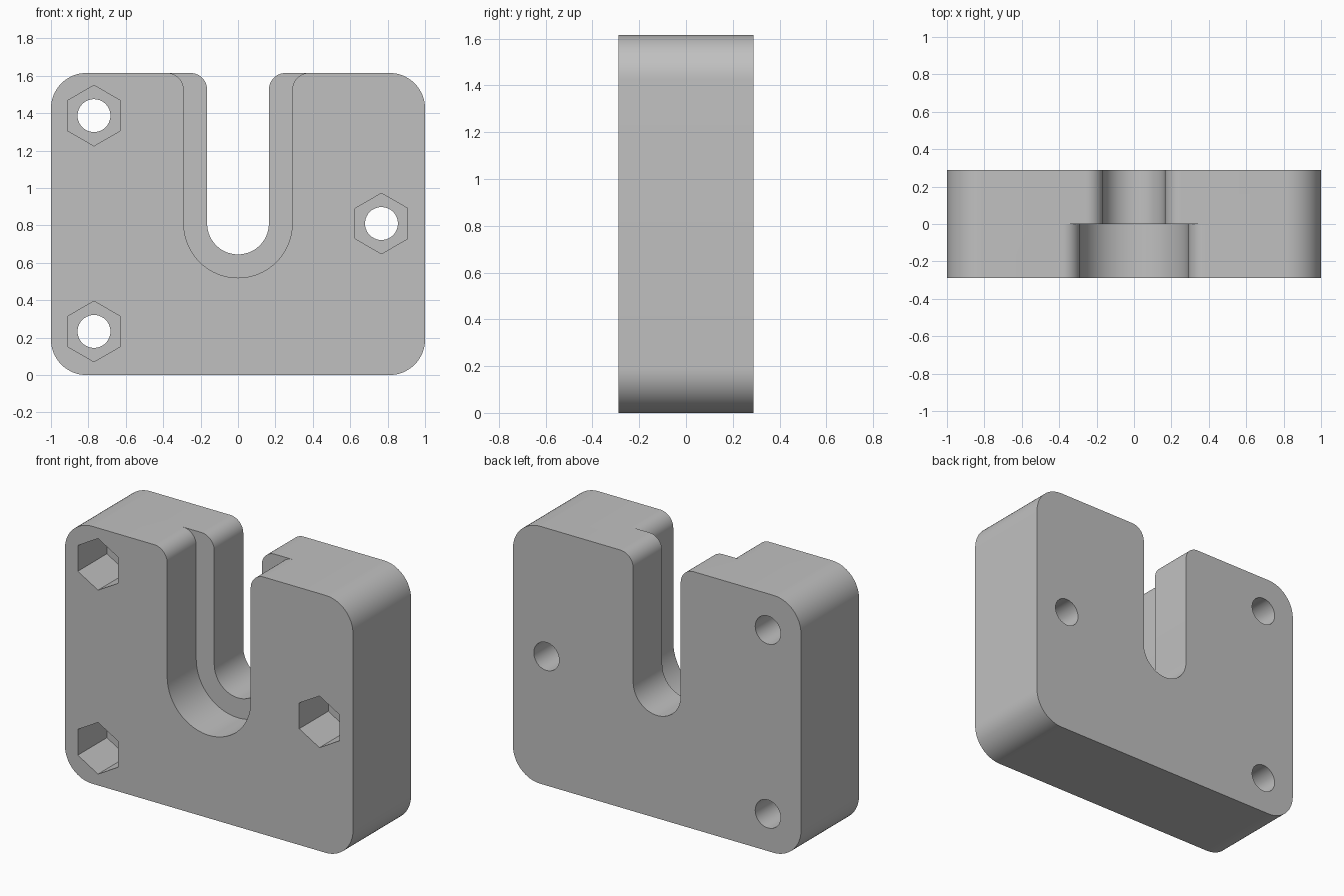
import bpy
import bmesh
from math import pi, cos, sin

if "Cube" in bpy.data.objects:
    bpy.data.objects.remove(bpy.data.objects["Cube"], do_unlink=True)

HEIGHT = 1.615
HALF_DEPTH = 0.288
CORNER = 0.19
LIP = 0.09
SLOT_Z = 0.81        # centre of the round slot bottom
NARROW, WIDE = 0.165, 0.29
HOLES = [(-0.77, 1.387), (-0.77, 0.233), (0.767, SLOT_Z)]

grey = bpy.data.materials.new("plain grey")
grey.use_nodes = True
colour = (0.53, 0.53, 0.53, 1)
grey.diffuse_color = colour
grey.node_tree.nodes["Principled BSDF"].inputs["Base Color"].default_value = colour


def arc(x, z, radius, start, end, steps):
    """Points on an arc in the front plane, angles in quarter turns."""
    angles = [(start + (end - start) * i / steps) * pi / 2 for i in range(steps + 1)]
    return [(x + radius * cos(a), z + radius * sin(a)) for a in angles]


def slot(w):
    """Open U with rounded lips, from the right lip to the left lip."""
    lip_z = HEIGHT - LIP
    return (arc(w + LIP, lip_z, LIP, 1, 2, 12)
            + arc(0, SLOT_Z, w, 0, -2, 40)
            + arc(-w - LIP, lip_z, LIP, 0, 1, 12))


def prism(name, profile, y0, y1):
    """Extrude a front-plane profile along y."""
    bm = bmesh.new()
    face = bm.faces.new([bm.verts.new((x, y0, z)) for x, z in profile])
    extruded = bmesh.ops.extrude_face_region(bm, geom=[face])["geom"]
    verts = [v for v in extruded if isinstance(v, bmesh.types.BMVert)]
    bmesh.ops.translate(bm, verts=verts, vec=(0, y1 - y0, 0))
    bmesh.ops.recalc_face_normals(bm, faces=bm.faces)
    mesh = bpy.data.meshes.new(name)
    bm.to_mesh(mesh)
    bm.free()
    mesh.materials.append(grey)
    obj = bpy.data.objects.new(name, mesh)
    bpy.context.collection.objects.link(obj)
    return obj


# Rounded block with the narrow slot running through its full depth
side, low, high = 1 - CORNER, CORNER, HEIGHT - CORNER
outline = (slot(NARROW)
           + arc(-side, high, CORNER, 1, 2, 16)
           + arc(-side, low, CORNER, 2, 3, 16)
           + arc(side, low, CORNER, 3, 4, 16)
           + arc(side, high, CORNER, 0, 1, 16))
block = prism("slotted_block", outline, -HALF_DEPTH, HALF_DEPTH)

# Wide slot in the front half, hex nut pockets and bolt holes
front, back = -HALF_DEPTH - 0.1, HALF_DEPTH + 0.1
reach, above = WIDE + LIP, HEIGHT + 0.1
cutters = [prism("wide_slot_cutter",
                 slot(WIDE) + [(-reach, above), (reach, above)], front, 0)]
for x, z in HOLES:
    cutters.append(prism("nut_pocket_cutter", arc(x, z, 0.162, 1, 5, 6)[:-1], front, 0))
    cutters.append(prism("bolt_hole_cutter", arc(x, z, 0.088, 0, 4, 40)[:-1], front, back))

bpy.context.view_layer.objects.active = block
for cutter in cutters:
    cutter.hide_render = True
    cut = block.modifiers.new("cut", "BOOLEAN")
    cut.operation = "DIFFERENCE"
    cut.solver = "EXACT"
    cut.object = cutter
    bpy.ops.object.modifier_apply(modifier=cut.name)
    bpy.data.objects.remove(cutter, do_unlink=True)

# Smooth rounds, crisp edges
bpy.ops.object.select_all(action="DESELECT")
block.select_set(True)
bpy.ops.object.shade_smooth_by_angle(angle=pi / 6)
